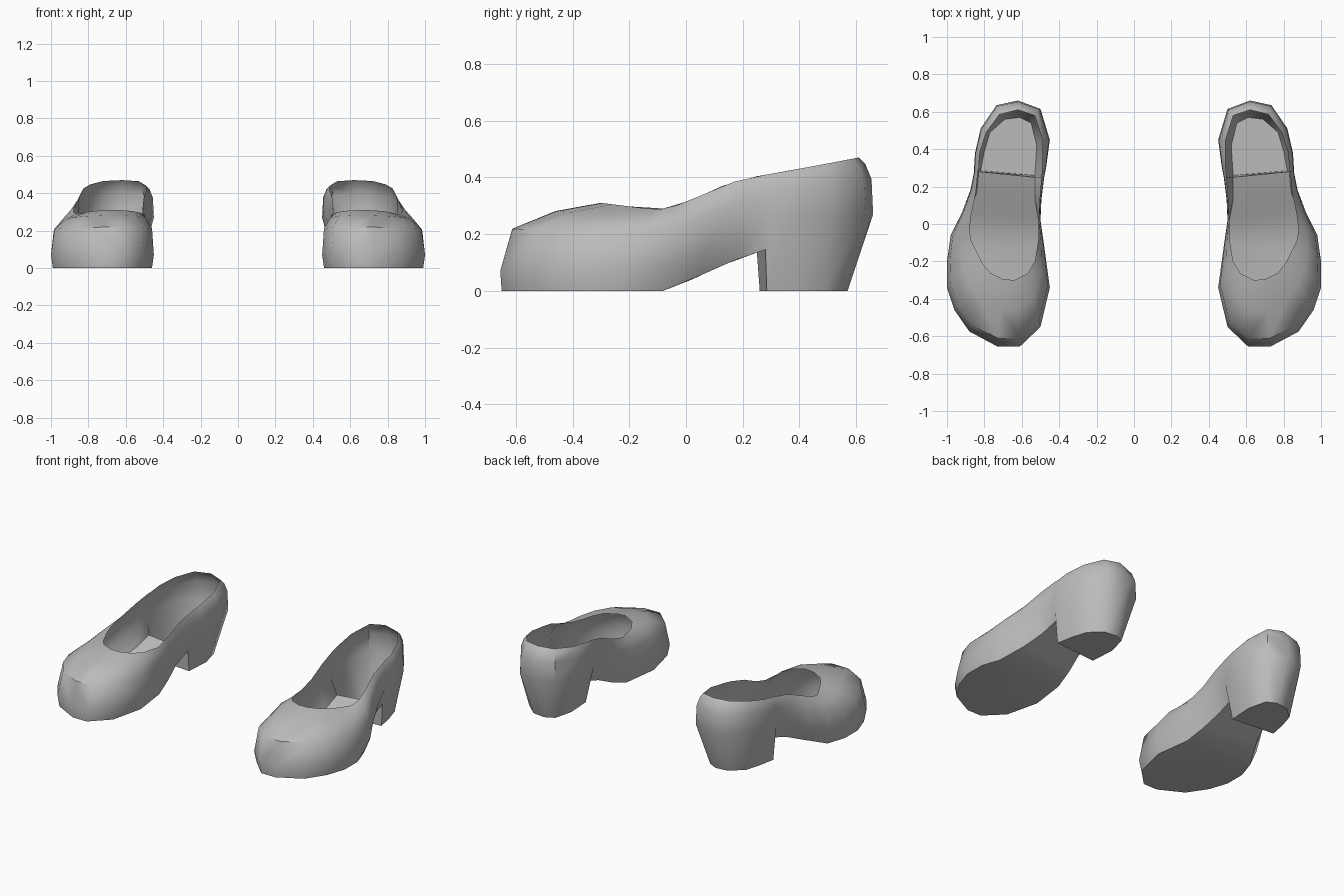
import bpy
import bmesh
import math

# Remove only the default cube
cube = bpy.data.objects.get("Cube")
if cube:
    bpy.data.objects.remove(cube, do_unlink=True)

# Single flat colour
grey = bpy.data.materials.new("plain_grey")
grey.use_nodes = True
grey.diffuse_color = (0.5, 0.5, 0.5, 1)
grey.node_tree.nodes["Principled BSDF"].inputs["Base Color"].default_value = (0.5, 0.5, 0.5, 1)

# Plan outlines, running from the toe along the outer side, round the heel and back
widest_outline = [
    (.73, -.655), (.88, -.575), (.96, -.46), (1, -.34), (1, -.2), (.98, -.06),
    (.92, .06), (.875, .18), (.855, .28), (.855, .3), (.85, .38), (.82, .51),
    (.735, .635), (.62, .66), (.5, .615), (.45, .45), (.47, .3), (.48, .25),
    (.495, .13), (.5, .02), (.48, -.12), (.45, -.34), (.5, -.55), (.61, -.655)]
sole_outline = [
    (.72, -.65), (.87, -.57), (.95, -.45), (.99, -.33), (.99, -.2), (.95, -.08),
    (.88, .06), (.84, .17), (.83, .28), (.82, .285), (.8, .39), (.77, .49),
    (.69, .56), (.61, .57), (.55, .54), (.52, .42), (.53, .26), (.53, .25),
    (.53, .13), (.51, .02), (.49, -.1), (.46, -.33), (.51, -.54), (.62, -.65)]
rim_outline = [
    (.7, -.295), (.77, -.26), (.81, -.21), (.84, -.15), (.87, -.09), (.88, -.03),
    (.87, .05), (.845, .17), (.835, .28), (.83, .3), (.825, .38), (.79, .49),
    (.72, .585), (.62, .61), (.53, .58), (.49, .45), (.49, .3), (.495, .25),
    (.505, .13), (.51, .02), (.51, -.08), (.53, -.2), (.57, -.265), (.64, -.3)]

# Heights along the length of the shoe
sole_height = [(-.08, 0), (0, .03), (.15, .1), (.28, .145)]
widest_height = [(-.1, .07), (.1, .16), (.3, .27)]
rim_height = [(-.3, .31), (-.1, .285), (0, .31), (.1, .36), (.2, .395), (.4, .43), (.61, .47)]

COUNT = len(widest_outline)
# Column numbers where the arch starts and where the heel block lies
ARCH_OUTER, ARCH_INNER = 5, 20
HEEL = range(9, 17)


def height_at(profile, y):
    """Linear interpolation along a height profile."""
    if y <= profile[0][0]:
        return profile[0][1]
    for (ya, za), (yb, zb) in zip(profile, profile[1:]):
        if y <= yb:
            return za + (zb - za) * (y - ya) / (yb - ya)
    return profile[-1][1]


def ring_between(lower, upper, plan_share, height_share):
    """Ring of points part of the way from one ring to another."""
    ring = []
    for a, b in zip(lower, upper):
        p = a.lerp(b, plan_share)
        p.z = a.z + (b.z - a.z) * height_share
        ring.append(p)
    return ring


def lifted(outline, profile):
    from mathutils import Vector
    return [Vector((x, y, height_at(profile, y))) for x, y in outline]


def make_shoe(name, side):
    sole = lifted(sole_outline, sole_height)
    for column in HEEL:
        sole[column].z = 0
    widest = lifted(widest_outline, widest_height)
    rim = lifted(rim_outline, rim_height)
    rings = [sole, widest,
             ring_between(widest, rim, .12, .62),
             ring_between(widest, rim, .55, .88),
             rim]

    bm = bmesh.new()
    grid = [[bm.verts.new((p.x * side, p.y, p.z)) for p in ring] for ring in rings]

    # Upper: walls from the sole edge to the open rim
    for low, high in zip(grid, grid[1:]):
        for i in range(COUNT):
            j = (i + 1) % COUNT
            bm.faces.new((low[i], low[j], high[j], high[i]))

    # Sole: flat forefoot, rising arch, heel front and heel tread
    edge = grid[0]
    forefoot = edge[ARCH_INNER:] + edge[:ARCH_OUTER + 1]
    bm.faces.new(forefoot[::-1])
    for step in range(4):
        outer, inner = ARCH_OUTER + step, ARCH_INNER - step
        bm.faces.new((edge[outer], edge[inner], edge[inner - 1], edge[outer + 1]))
    bm.faces.new([edge[i] for i in reversed(HEEL)])

    # The second shoe is mirrored, so its faces are turned back outwards
    if side < 0:
        bmesh.ops.reverse_faces(bm, faces=bm.faces[:])

    mesh = bpy.data.meshes.new(name)
    bm.to_mesh(mesh)
    bm.free()
    mesh.materials.append(grey)
    shoe = bpy.data.objects.new(name, mesh)
    bpy.context.collection.objects.link(shoe)

    bpy.ops.object.select_all(action='DESELECT')
    shoe.select_set(True)
    bpy.context.view_layer.objects.active = shoe
    bpy.ops.object.shade_smooth_by_angle(angle=math.radians(50))


make_shoe("left_shoe", 1)
make_shoe("right_shoe", -1)
